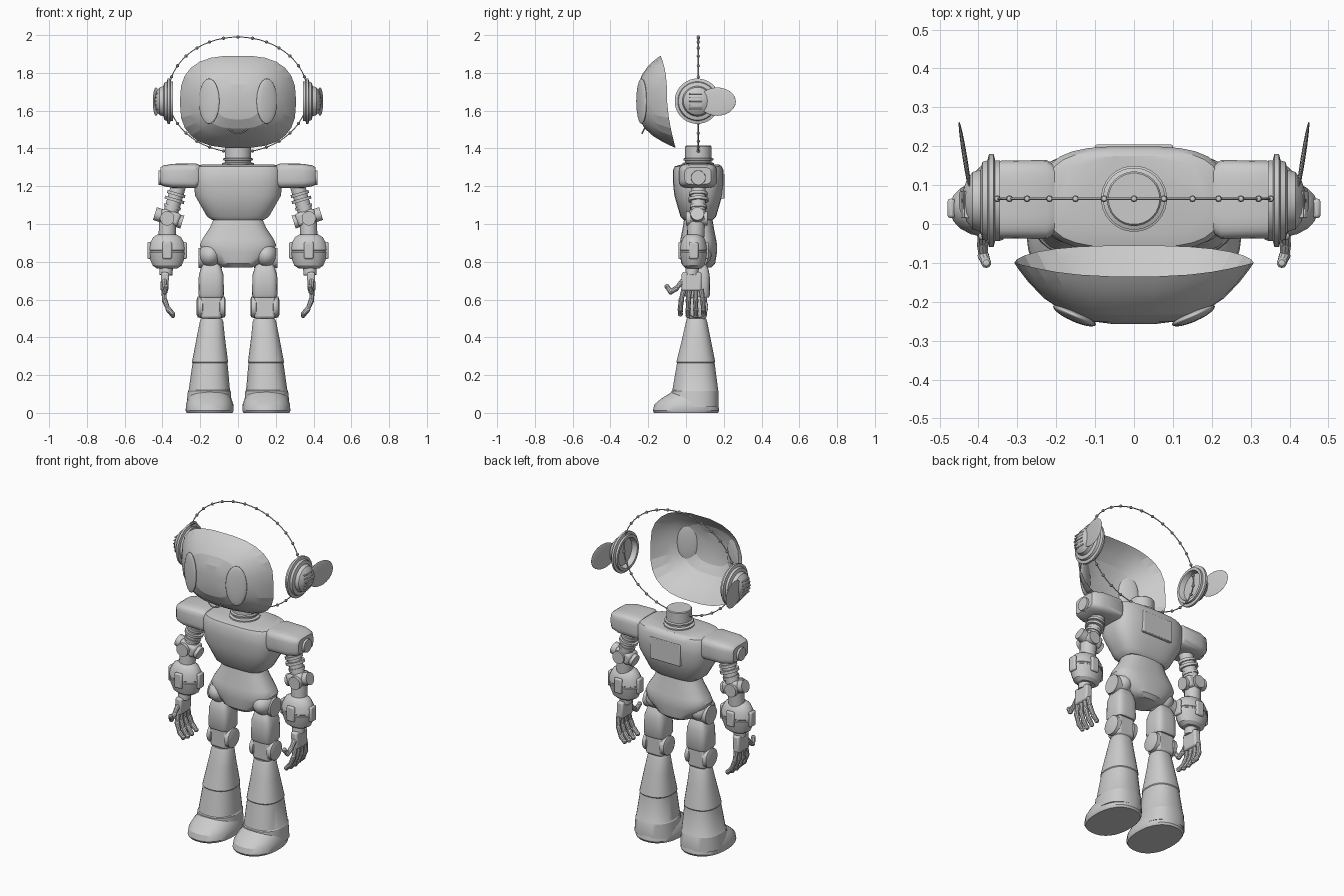
import bpy, bmesh, math
from mathutils import Vector, Matrix

default_cube = bpy.data.objects.get("Cube")
if default_cube:
    bpy.data.objects.remove(default_cube, do_unlink=True)

GREY = (0.6, 0.6, 0.6, 1.0)
grey_material = bpy.data.materials.new("light grey")
grey_material.use_nodes = True
grey_material.diffuse_color = GREY
grey_material.node_tree.nodes["Principled BSDF"].inputs["Base Color"].default_value = GREY


def finish(name, bm, matrix=None, bevel=0, angle=32, recalc=True):
    """Turn a bmesh into a shaded object with the shared material."""
    if recalc:
        bmesh.ops.recalc_face_normals(bm, faces=bm.faces)
    mesh = bpy.data.meshes.new(name)
    bm.to_mesh(mesh)
    bm.free()
    mesh.materials.append(grey_material)
    obj = bpy.data.objects.new(name, mesh)
    bpy.context.collection.objects.link(obj)
    if matrix:
        obj.matrix_world = matrix
    if bevel:
        mod = obj.modifiers.new("Bevel", "BEVEL")
        mod.width, mod.segments = bevel, 2
    bpy.ops.object.select_all(action="DESELECT")
    obj.select_set(True)
    bpy.context.view_layer.objects.active = obj
    if angle:
        bpy.ops.object.shade_smooth_by_angle(angle=math.radians(angle))
    return obj


def outline(a, power):
    """Unit superellipse point at angle a."""
    c, s = math.cos(a), math.sin(a)
    return (math.copysign(abs(c) ** (2 / power), c), math.copysign(abs(s) ** (2 / power), s))


def loft(name, rings, power=2, segments=24, matrix=None, **kw):
    """Skin rings given as (z, centre x, centre y, half x, half y)."""
    bm = bmesh.new()
    loops = []
    for z, cx, cy, hx, hy in rings:
        pts = [outline(math.tau * (i + 0.5) / segments, power) for i in range(segments)]
        loops.append([bm.verts.new((cx + hx * u, cy + hy * v, z)) for u, v in pts])
    for low, high in zip(loops, loops[1:]):
        for i in range(segments):
            j = (i + 1) % segments
            bm.faces.new((low[i], low[j], high[j], high[i]))
    bm.faces.new(loops[0][::-1])
    bm.faces.new(loops[-1])
    return finish(name, bm, matrix, **kw)


def lathe(name, start, axis, profile, segments=24, **kw):
    """Turn a (distance, radius) profile about an axis."""
    turn = Vector(axis).to_track_quat("Z", "Y").to_matrix().to_4x4()
    rings = [(d, 0, 0, r, r) for d, r in profile]
    return loft(name, rings, segments=segments, matrix=Matrix.Translation(start) @ turn, **kw)


def rod(name, a, b, r0, r1=None, segments=16, **kw):
    a, b = Vector(a), Vector(b)
    return lathe(name, a, b - a, [(0, r0), ((b - a).length, r1 or r0)], segments, **kw)


def ball(name, centre, half, segments=20, spin=0):
    bm = bmesh.new()
    bmesh.ops.create_uvsphere(bm, u_segments=segments, v_segments=segments // 2, radius=1)
    size = Matrix.Diagonal((*half, 1))
    return finish(name, bm, Matrix.Translation(centre) @ Matrix.Rotation(spin, 4, "Z") @ size)


def box(name, centre, size, bevel=0.01, tilt=0):
    bm = bmesh.new()
    bmesh.ops.create_cube(bm, size=1)
    bmesh.ops.scale(bm, vec=size, verts=bm.verts)
    return finish(name, bm, Matrix.Translation(centre) @ Matrix.Rotation(tilt, 4, "Y"), bevel)


def cord(name, points, radius, cyclic=False):
    curve = bpy.data.curves.new(name, "CURVE")
    curve.dimensions = "3D"
    curve.bevel_depth, curve.bevel_resolution = radius, 1
    spline = curve.splines.new("POLY")
    spline.points.add(len(points) - 1)
    for p, co in zip(spline.points, points):
        p.co = (*co, 1)
    spline.use_cyclic_u = cyclic
    curve.materials.append(grey_material)
    bpy.context.collection.objects.link(bpy.data.objects.new(name, curve))


# Face mask: open shell, bulging forward from a swept rim
MID = 0.065
FACE_Z = 1.647


def mask_y(z, s):
    t = (z - FACE_Z) / 0.245
    rim = -0.1 - 0.035 * max(t, 0) ** 3 + 0.045 * max(-t, 0) ** 1.5
    return rim + (-0.258 - rim) * (1 - s ** 3)


def mask_point(a, s):
    u, v = outline(a, 2.7)
    rim_z = FACE_Z + 0.245 * v
    return (0.308 * u * s, mask_y(rim_z, s), FACE_Z + 0.245 * v * s)


bm = bmesh.new()
COLS = 26
levels = [1, 0.96, 0.88, 0.75, 0.58, 0.38, 0.18]
loops = [[bm.verts.new(mask_point(math.tau * i / COLS, s)) for i in range(COLS)] for s in levels]
for outer, inner in zip(loops, loops[1:]):
    for i in range(COLS):
        j = (i + 1) % COLS
        bm.faces.new((outer[i], outer[j], inner[j], inner[i]))
bm.faces.new(loops[-1])
finish("face_mask", bm, angle=12, recalc=False)

for side, label in ((1, "left"), (-1, "right")):
    ball(label + "_eye", (side * 0.153, -0.235, 1.65), (0.06, 0.016, 0.12), 24, side * 0.42)
smile = [(0.05 * t, -0.232 + 0.012 * t * t, 1.48 + 0.025 * t * t) for t in [i / 5 for i in range(-5, 6)]]
cord("smile", smile, 0.004)

# Beaded ring around the head
ring = []
for i in range(60):
    a = math.tau * i / 60
    ring.append((0.37 * math.sin(a), MID, 1.685 + 0.305 * math.cos(a)))
cord("halo_cord", ring, 0.003, True)
for p in ring[::2]:
    ball("halo_bead", p, (0.009, 0.009, 0.009), 8)

# Torso
loft("chest", [(1.02, 0, MID, 0.135, 0.075), (1.04, 0, MID, 0.165, 0.095), (1.15, 0, MID, 0.228, 0.127),
               (1.22, 0, MID, 0.236, 0.135), (1.285, 0, MID, 0.236, 0.135), (1.305, 0, MID, 0.225, 0.125),
               (1.315, 0, MID + 0.01, 0.19, 0.1)], 3.2, 28)
box("back_panel", (0, 0.194, 1.2), (0.2, 0.02, 0.13), 0.004)
loft("waist", [(0.77, 0, MID, 0.075, 0.07), (0.79, 0, MID, 0.12, 0.09), (0.85, 0, MID, 0.19, 0.1),
               (0.89, 0, MID, 0.203, 0.1), (0.92, 0, MID, 0.19, 0.095), (0.98, 0, MID, 0.15, 0.083),
               (1.03, 0, MID, 0.128, 0.075)], 2.6, 24)
lathe("neck", (0, MID, 1.3), (0, 0, 1), [(0, 0.085), (0.022, 0.085), (0.027, 0.07), (0.035, 0.07),
      (0.038, 0.08), (0.046, 0.08), (0.05, 0.07), (0.11, 0.07), (0.115, 0.066)], 28)

for side, label in ((1, "left"), (-1, "right")):
    def at(x, y, z):
        return (side * x, y, z)

    def part(name):
        return label + "_" + name

    # Ear disc, dished inside, with a domed hub, slats and a thin fin
    lathe(part("ear"), at(0.345, 0.06, 1.65), (side, 0, 0), [
        (0.03, 0.002), (0.03, 0.08), (0, 0.088), (0, 0.104), (0.012, 0.104), (0.016, 0.12), (0.028, 0.12),
        (0.032, 0.104), (0.045, 0.1), (0.05, 0.08), (0.07, 0.074), (0.085, 0.055), (0.095, 0.025), (0.097, 0.002)], 32)
    for k in range(-2, 3):
        box(part("ear_slat"), at(0.433 - 0.004 * abs(k), 0.05, 1.65 + 0.02 * k), (0.025, 0.07, 0.007), 0.002)
    ball(part("ear_fin"), at(0.434, 0.165, 1.648), (0.006, 0.1, 0.075), 24, -side * 0.16)

    # Shoulder block and pivot cap
    loft(part("shoulder"), [(0, 0, 0, 0.058, 0.09), (0.02, 0, 0, 0.066, 0.102), (0.14, 0, 0, 0.064, 0.1),
         (0.19, 0, 0, 0.055, 0.085), (0.205, 0, 0, 0.045, 0.07)], 4.5, 24,
         Matrix.Translation(at(0.205, 0.063, 1.255)) @ Matrix.Rotation(side * math.pi / 2, 4, "Y"))
    rod(part("shoulder_cap"), at(0.395, MID, 1.245), at(0.422, MID, 1.245), 0.042, 0.038)

    # Upper arm, elbow and forearm
    shoulder, elbow = Vector(at(0.315, MID, 1.2)), Vector(at(0.365, MID, 1.03))
    rod(part("upper_arm"), shoulder, elbow, 0.04)
    for t, r in ((0.2, 0.05), (0.38, 0.054), (0.6, 0.046)):
        p = shoulder.lerp(elbow, t)
        rod(part("arm_collar"), p, p + (elbow - shoulder) * 0.09, r)
    box(part("elbow_cuff"), at(0.36, 0.06, 1.035), (0.105, 0.085, 0.07), 0.015, -side * 0.3)
    rod(part("elbow_pin"), at(0.295, 0.06, 1.01), at(0.44, 0.06, 1.055), 0.036)
    rod(part("elbow_front_cap"), at(0.375, 0.0, 1.03), at(0.375, 0.115, 1.03), 0.038)
    rod(part("forearm_stem"), at(0.372, 0.055, 1.01), at(0.375, 0.05, 0.92), 0.046)
    lathe(part("forearm"), at(0.375, 0.04, 0.765), (0, 0, 1), [
        (0, 0.055), (0.015, 0.078), (0.05, 0.092), (0.084, 0.1), (0.087, 0.096), (0.095, 0.096),
        (0.098, 0.1), (0.13, 0.094), (0.165, 0.075), (0.18, 0.05)], 20).scale = (1, 0.74, 1)
    for x, y in ((0, 0.071), (0, -0.071), (0.095, 0), (-0.095, 0)):
        box(part("forearm_pad"), at(0.375 + x, 0.04 + y, 0.86), (0.05 if y else 0.02, 0.02 if y else 0.05, 0.09), 0.008)

    # Hand with curled fingers
    rod(part("wrist"), at(0.378, 0.035, 0.79), at(0.382, 0.03, 0.73), 0.035)
    box(part("palm"), at(0.388, 0.03, 0.695), (0.042, 0.105, 0.1), 0.01, -side * 0.05)
    chains = [[at(0.392, -0.01 + 0.03 * k, 0.655), at(0.39, -0.025 + 0.038 * k, 0.6),
               at(0.37, -0.03 + 0.041 * k, 0.55), at(0.345, -0.03 + 0.041 * k, 0.512 + 0.008 * abs(k - 1.5))]
              for k in range(4)]
    chains.append([at(0.39, -0.015, 0.7), at(0.39, -0.05, 0.66), at(0.388, -0.08, 0.64), at(0.38, -0.1, 0.668)])
    for chain in chains:
        for a, b in zip(chain, chain[1:]):
            rod(part("finger"), a, b, 0.015, 0.012, 10)
            ball(part("knuckle"), b, (0.014, 0.014, 0.014), 10)

    # Hip, thigh and knee
    ball(part("hip"), at(0.148, 0.05, 0.835), (0.062, 0.085, 0.065))
    rod(part("hip_pin"), at(0.085, 0.06, 0.82), at(0.21, 0.06, 0.82), 0.055)
    loft(part("thigh"), [(0.61, 0, 0, 0.062, 0.06), (0.625, 0, 0, 0.068, 0.068), (0.73, 0, 0, 0.066, 0.066),
         (0.765, 0, 0, 0.055, 0.058), (0.79, 0, 0, 0.045, 0.045)], 4, 20, Matrix.Translation(at(0.142, 0.06, 0)))
    box(part("knee_block"), at(0.142, 0.06, 0.56), (0.11, 0.1, 0.125), 0.015)
    lathe(part("knee_hinge"), at(0.142 - 0.077, 0.06, 0.56), (side, 0, 0), [
        (0, 0.04), (0.006, 0.056), (0.03, 0.058), (0.034, 0.048), (0.12, 0.048), (0.124, 0.058),
        (0.148, 0.056), (0.154, 0.04)], 24)

    # Flared shin with stepped seams, and rounded foot
    shin = [(0.03, 0.153, 0.045, 0.122, 0.128), (0.115, 0.152, 0.048, 0.114, 0.126), (0.12, 0.152, 0.049, 0.11, 0.122),
            (0.265, 0.148, 0.052, 0.093, 0.1), (0.27, 0.148, 0.052, 0.096, 0.103), (0.4, 0.144, 0.055, 0.075, 0.074),
            (0.485, 0.14, 0.056, 0.062, 0.056), (0.5, 0.14, 0.056, 0.055, 0.05)]
    loft(part("shin"), [(z, side * x, y, hx, hy) for z, x, y, hx, hy in shin], 2.4, 28)
    foot = [(0, 0, 0.122, 0.17), (0.012, 0, 0.128, 0.177), (0.045, 0.002, 0.126, 0.17), (0.075, 0.015, 0.116, 0.148),
            (0.105, 0.035, 0.1, 0.12), (0.135, 0.05, 0.07, 0.09)]
    loft(part("foot"), [(z, side * 0.15, y, hx, hy) for z, y, hx, hy in foot], 2.3, 28)
